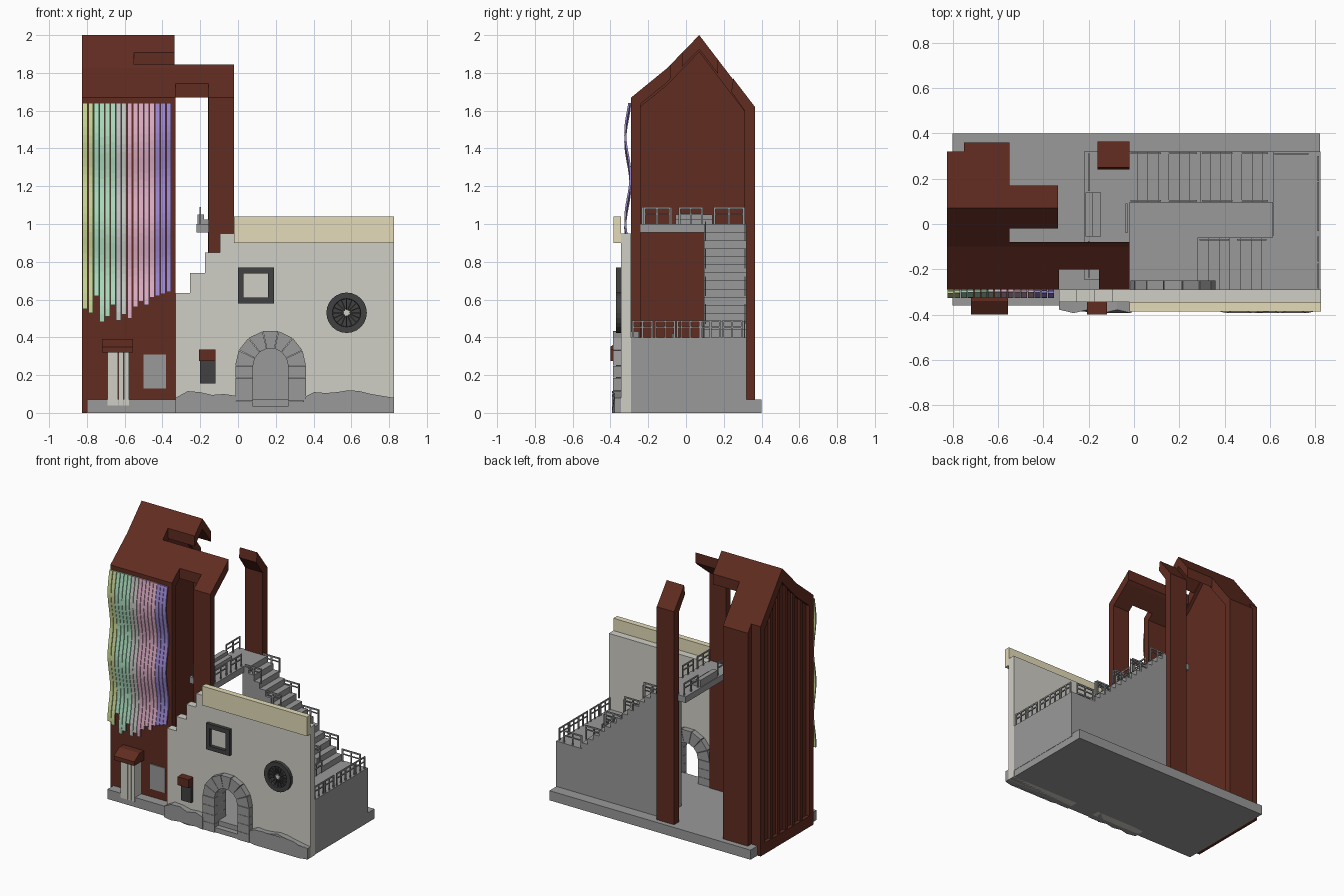
import bpy, bmesh, math
from mathutils import Vector

if "Cube" in bpy.data.objects:
    bpy.data.objects.remove(bpy.data.objects["Cube"])


def material(name, rgb):
    m = bpy.data.materials.new(name)
    m.diffuse_color = (*rgb, 1)
    m.use_nodes = True
    m.node_tree.nodes["Principled BSDF"].inputs["Base Color"].default_value = m.diffuse_color
    return m


RED = material("dark red timber", (0.118, 0.025, 0.015))
WALL = material("pale plaster", (0.63, 0.62, 0.56))
GREY = material("grey stone", (0.32, 0.32, 0.32))
CREAM = material("cream coping", (0.77, 0.71, 0.48))
DARK = material("dark metal", (0.05, 0.052, 0.05))
STRIPS = [material("ribbon " + n, c) for n, c in (
    ("yellow green", (0.60, 0.69, 0.31)), ("mint", (0.43, 0.75, 0.54)),
    ("silver", (0.58, 0.58, 0.57)), ("pink", (0.74, 0.43, 0.57)),
    ("violet", (0.34, 0.25, 0.66)))]


def finish(name, bm, mat):
    bmesh.ops.recalc_face_normals(bm, faces=bm.faces)
    me = bpy.data.meshes.new(name)
    bm.to_mesh(me)
    bm.free()
    me.materials.append(mat)
    ob = bpy.data.objects.new(name, me)
    bpy.context.collection.objects.link(ob)
    return ob


def add_prism(bm, pts, axis, a, b):
    """Extrude a 2D outline along x (pts are y,z) or along y (pts are x,z)."""
    def put(p, t):
        return (t, p[0], p[1]) if axis == 'x' else (p[0], t, p[1])
    f = bm.faces.new([bm.verts.new(put(p, a)) for p in pts])
    ext = bmesh.ops.extrude_face_region(bm, geom=[f])
    d = Vector((b - a, 0, 0)) if axis == 'x' else Vector((0, b - a, 0))
    bmesh.ops.translate(bm, vec=d, verts=[v for v in ext['geom'] if isinstance(v, bmesh.types.BMVert)])


def prism(name, pts, axis, a, b, mat):
    bm = bmesh.new()
    add_prism(bm, pts, axis, a, b)
    return finish(name, bm, mat)


def add_box(bm, x0, x1, y0, y1, z0, z1):
    add_prism(bm, [(x0, z0), (x1, z0), (x1, z1), (x0, z1)], 'y', y0, y1)


def boxes(name, mat, *specs):
    bm = bmesh.new()
    for s in specs:
        add_box(bm, *s)
    return finish(name, bm, mat)


# ---- base slab
boxes("base_slab", GREY, (-0.80, 0.82, -0.34, 0.40, 0, 0.07), (-0.80, -0.325, -0.36, -0.33, 0, 0.07))

# ---- gabled tower, with a recessed side face and a narrower framed outer bay
def roof_z(y):
    if y < -0.1:
        return 1.67 + (y + 0.29) * 0.155 / 0.19
    if y < 0.07:
        return 1.825 + (y + 0.1) * 0.175 / 0.17
    return 2.0 - (y - 0.07) * 0.38 / 0.29


def gable(y0, y1, d=0.0, z0=0.02):
    return [(y0, z0)] + [(y, roof_z(y) - d) for y in (y0, -0.1, 0.07, y1)] + [(y1, z0)]


prism("tower_body", gable(-0.29, 0.36), 'x', -0.75, -0.575, RED)
prism("tower_inner_frame", gable(-0.29, 0.36) + gable(-0.25, 0.31, 0.09)[::-1], 'x', -0.575, -0.55, RED)
prism("tower_outer_panel", gable(-0.29, 0.32), 'x', -0.80, -0.75, RED)
prism("tower_outer_frame", gable(-0.29, 0.32, 0, 0) + gable(-0.24, 0.27, 0.1, 0)[::-1], 'x', -0.825, -0.80, RED)
boxes("tower_outer_sill", RED, (-0.825, -0.80, -0.25, 0.28, 0, 0.08))
bm = bmesh.new()
for i in range(5):
    y = -0.17 + i * 0.085
    add_prism(bm, [(y, 0.05), (y + 0.028, 0.05), (y + 0.028, roof_z(y + 0.028) - 0.09),
                   (y, roof_z(y) - 0.09)], 'x', -0.818, -0.79)
finish("tower_outer_slats", bm, RED)

# ---- open shell beside the tower: ridge strip, front eave, posts
T = 0.075


def roof_strip(y0, y1):
    ys = [y0] + [y for y in (-0.1, 0.07) if y0 < y < y1] + [y1]
    return [(y, roof_z(y)) for y in ys] + [(y, roof_z(y) - T) for y in ys[::-1]]


front_leg = [(-0.29, 0.02)] + [(y, roof_z(y)) for y in (-0.29, -0.1, -0.08)] + \
            [(y, roof_z(y) - T) for y in (-0.08, -0.1, -0.24)] + [(-0.24, 0.02)]
prism("ridge_strip", roof_strip(-0.02, 0.17), 'x', -0.55, -0.335, RED)
prism("front_shell_wall", front_leg, 'x', -0.55, -0.33, RED)
prism("front_eave_bridge", roof_strip(-0.20, -0.08), 'x', -0.33, -0.155, RED)
prism("front_post", front_leg, 'x', -0.155, -0.02, RED)
prism("rear_post", [(0.365, 0.02), (0.365, 1.62), (0.25, 1.77), (0.24, 1.70), (0.31, 1.60), (0.31, 0.02)],
      'x', -0.16, -0.02, RED)

# ---- hanging rippled ribbons
groups = [0, 0, 1, 1, 1, 1, 2, 2, 3, 3, 3, 3, 3, 4, 4, 4]
ends = [.55, .53, .62, .48, .51, .57, .49, .52, .50, .56, .59, .57, .61, .62, .63, .64]
for i, (g, zb) in enumerate(zip(groups, ends)):
    x = -0.822 + i * 0.0295
    n = 26
    bow = 0.05 * (1 - ((i - 7.5) / 7.5) ** 2)
    back, front = [], []
    for k in range(n + 1):
        z = 1.64 + (zb - 1.64) * k / n
        y = -0.308 - 0.014 * math.sin((1.6 - z - bow) * 2 * math.pi / 0.46)
        back.append((y + 0.005, z))
        front.append((y - 0.005, z))
    prism("ribbon_%02d" % i, back + front[::-1], 'x', x, x + 0.026, STRIPS[g])

# ---- tower entrance: door, canopy, window
boxes("tower_door", WALL, *[(-0.69 + i * 0.029, -0.663 + i * 0.029, -0.365, -0.28, 0.04, 0.33) for i in range(4)])
prism("door_canopy", [(-0.28, 0.32), (-0.40, 0.32), (-0.40, 0.35), (-0.34, 0.39), (-0.28, 0.39)],
      'x', -0.72, -0.555, RED)
boxes("tower_window", GREY, (-0.50, -0.38, -0.297, -0.28, 0.13, 0.31))

# ---- stepped front wall with arched opening
AX, AZ, RI, RO = 0.1725, 0.25, 0.0925, 0.187
arch = [(AX - RI * math.cos(math.pi * k / 12), AZ + RI * math.sin(math.pi * k / 12)) for k in range(13)]
prism("front_wall", [(-0.33, 0), (AX - RI, 0)] + arch + [(AX + RI, 0), (0.825, 0), (0.825, 0.95),
      (-0.095, 0.95), (-0.095, 0.85), (-0.175, 0.85), (-0.175, 0.74), (-0.255, 0.74),
      (-0.255, 0.635), (-0.33, 0.635)], 'y', -0.345, -0.29, WALL)
boxes("wall_coping", CREAM, (-0.02, 0.825, -0.385, -0.343, 0.90, 1.04))

# ---- arch stones and threshold
bm = bmesh.new()
for i in range(7):
    a0, a1 = [math.pi * (i + t) / 7 for t in (0.02, 0.98)]
    add_prism(bm, [(AX + r * math.cos(a), AZ + r * math.sin(a))
                   for r, a in ((RI, a0), (RO, a0), (RO, a1), (RI, a1))], 'y', -0.387, -0.25)
for i in range(4):
    z0, z1 = i * AZ / 4, (i + 0.97) * AZ / 4
    for s in (-1, 1):
        xs = sorted((AX + s * RI, AX + s * RO))
        add_box(bm, xs[0], xs[1], -0.387, -0.25, z0, z1)
add_box(bm, AX - RI, AX + RI, -0.38, -0.33, 0, 0.035)
finish("arch_stones", bm, GREY)

# ---- rough plinth along the wall foot
for name, x0, x1, hs in (("plinth_left", -0.33, -0.01, (.08, .115, .11, .095, .10, .09)),
                         ("plinth_right", 0.345, 0.825, (.08, .11, .105, .11, .12, .115, .10, .09, .08))):
    n = len(hs) - 1
    xs = [x0 + (x1 - x0) * k / n for k in range(n + 1)]
    ob = prism(name, [(x, 0) for x in xs] + list(zip(xs, hs))[::-1], 'y', -0.34, -0.378, GREY)
    for v in ob.data.vertices:
        if v.co.y < -0.36:
            v.co.y -= 0.015 * (round((v.co.x - x0) / (x1 - x0) * n) % 2)

# ---- square window frame and wall lantern
boxes("square_window_frame", DARK, (0, 0.19, -0.37, -0.34, 0.58, 0.61), (0, 0.19, -0.37, -0.34, 0.737, 0.77),
      (0, 0.03, -0.37, -0.34, 0.61, 0.737), (0.16, 0.19, -0.37, -0.34, 0.61, 0.737))
boxes("wall_box", DARK, (-0.20, -0.12, -0.37, -0.34, 0.155, 0.28))
boxes("wall_box_hood", RED, (-0.207, -0.12, -0.40, -0.34, 0.275, 0.335))

# ---- round window: rim, recessed disc, spokes, hub
CX, CZ = 0.575, 0.53


def circle(r, n=24):
    return [(CX + r * math.cos(2 * math.pi * k / n), CZ + r * math.sin(2 * math.pi * k / n)) for k in range(n)]


bm = bmesh.new()
add_prism(bm, circle(0.107), 'y', -0.34, -0.37)
cap = min(bm.faces, key=lambda f: f.calc_center_median().y)
for thick, depth in ((0.032, 0), (0.002, 0.016)):
    bmesh.ops.inset_individual(bm, faces=[cap], thickness=thick)
    bmesh.ops.translate(bm, vec=(0, depth, 0), verts=cap.verts)
for k in range(16):
    a = 2 * math.pi * k / 16
    c, s = math.cos(a), math.sin(a)
    add_prism(bm, [(CX + r * c - w * s, CZ + r * s + w * c)
                   for r, w in ((0.01, -.003), (0.074, -.003), (0.074, .003), (0.01, .003))], 'y', -0.35, -0.362)
finish("round_window", bm, DARK)
star = [(CX + r * math.cos(k * math.pi / 8), CZ + r * math.sin(k * math.pi / 8))
        for k in range(16) for r in [0.02 if k % 2 else 0.013]]
prism("round_window_hub", star, 'y', -0.35, -0.367, WALL)

# ---- landing, upper flight, lower flight, high platform
boxes("landing_block", GREY, (0.61, 0.822, -0.29, 0.32, 0.05, 0.40))


def flight(name, x_top, x_bot, z_top, z_bot, n, y0, y1):
    pts = [(x_top, 0.05), (x_top, z_top)]
    for k in range(n):
        x = x_top + (x_bot - x_top) * (k + 1) / n
        pts += [(x, z_top - (z_top - z_bot) * k / n), (x, z_top - (z_top - z_bot) * (k + 1) / n)]
    prism(name, pts + [(x_bot, 0.05)], 'y', y0, y1, GREY)


flight("upper_flight", -0.03, 0.615, 1.0, 0.40, 14, 0.095, 0.32)
flight("lower_flight", 0.61, 0.28, 0.40, 0.07, 7, -0.29, -0.06)
boxes("high_platform", GREY, (-0.22, -0.02, -0.245, 0.32, 0.955, 1.0))
boxes("platform_steps", GREY, (-0.215, -0.145, -0.055, 0.14, 1.0, 1.025), (-0.215, -0.18, -0.055, 0.14, 1.02, 1.05))


# ---- railings
def rail(bm, along, a, b, c, z, h=0.09):
    """One railing panel from a to b along an axis, at c on the other axis."""
    w = 0.0035
    parts = [(a, b, z + h - 0.01, z + h), (a, b, z + h * 0.55, z + h * 0.55 + 0.007)]
    for k in range(3):
        p = a + (b - a - 0.01) * k / 2
        parts.append((p, p + 0.01, z - 0.03, z + h))
    for p0, p1, z0, z1 in parts:
        if along == 'x':
            add_box(bm, p0, p1, c - w, c + w, z0, z1)
        else:
            add_box(bm, c - w, c + w, p0, p1, z0, z1)


bm = bmesh.new()
for i in range(4):
    x0 = -0.015 + i * 0.157
    for y in (0.312, 0.103):
        rail(bm, 'x', x0, x0 + 0.135, y, 1.0 - (x0 + 0.08) * 0.93, 0.075)
for i in range(2):
    rail(bm, 'x', 0.29 + i * 0.165, 0.42 + i * 0.165, -0.07, 0.17 + i * 0.16)
finish("stair_railings", bm, GREY)
bm = bmesh.new()
for y0 in (-0.285, -0.165, -0.03, 0.075, 0.19):
    rail(bm, 'y', y0, y0 + 0.11, 0.812, 0.40)
rail(bm, 'x', 0.62, 0.77, 0.31, 0.40)
rail(bm, 'y', -0.05, 0.09, 0.614, 0.40)
finish("landing_railings", bm, GREY)
bm = bmesh.new()
for y0, y1 in ((-0.235, -0.075), (0.145, 0.31)):
    rail(bm, 'y', y0, y1, -0.20, 1.0)
for y0, y1 in ((-0.225, -0.08), (-0.04, 0.09)):
    rail(bm, 'y', y0, y1, -0.033, 1.0)
finish("platform_railings", bm, GREY)
